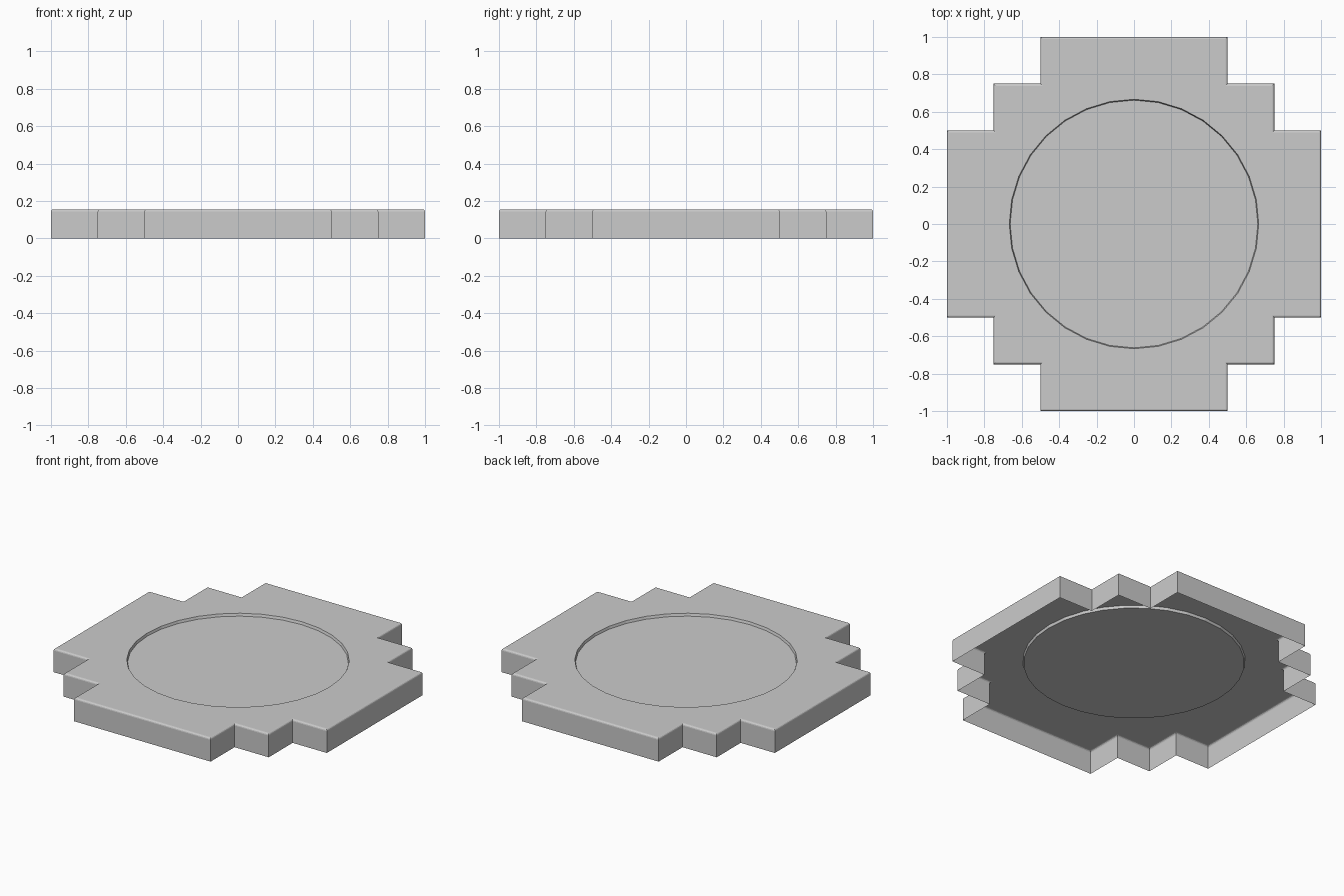
import bpy, bmesh
from math import sin, cos, pi

cube = bpy.data.objects.get("Cube")
if cube:
    bpy.data.objects.remove(cube)

HEIGHT = 0.155      # top of the tile
ROUND = 0.012       # rounding of the upper rim
RADIUS = 0.667      # circular recess
DEPTH = 0.017
SIDES = 32

grey = bpy.data.materials.new("light grey")
grey.use_nodes = True
colour = (0.6, 0.6, 0.6, 1)
grey.diffuse_color = colour
grey.node_tree.nodes["Principled BSDF"].inputs["Base Color"].default_value = colour


def outline(inset):
    """Stepped cross outline, one quarter repeated by rotation."""
    steps = [(1, 0.5), (0.75, 0.5), (0.75, 0.75), (0.5, 0.75), (0.5, 1)]
    points = []
    for turn in range(4):
        for x, y in steps:
            x, y = x - inset, y - inset
            for _ in range(turn):
                x, y = -y, x
            points.append((x, y))
    return points


def circle(radius):
    return [(radius * cos(2 * pi * i / SIDES), radius * sin(2 * pi * i / SIDES))
            for i in range(SIDES)]


def add_loop(bm, points, z):
    return [bm.verts.new((x, y, z)) for x, y in points]


def join_loops(bm, a, b):
    for i in range(len(a)):
        j = (i + 1) % len(a)
        bm.faces.new((a[i], a[j], b[j], b[i]))


def loop_edges(bm, loop):
    edges = []
    for i, v in enumerate(loop):
        w = loop[(i + 1) % len(loop)]
        edges.append(bm.edges.get((v, w)) or bm.edges.new((v, w)))
    return edges


def finish(bm, name):
    mesh = bpy.data.meshes.new(name)
    bm.to_mesh(mesh)
    bm.free()
    mesh.materials.append(grey)
    bpy.context.collection.objects.link(bpy.data.objects.new(name, mesh))


# Stepped shell: open below, rounded upper rim, round hole in the top
bm = bmesh.new()
loops = [add_loop(bm, outline(0), 0)]
segments = 3
for i in range(segments + 1):
    a = pi / 2 * i / segments
    loops.append(add_loop(bm, outline(ROUND * (1 - cos(a))),
                          HEIGHT - ROUND * (1 - sin(a))))
for lower, upper in zip(loops, loops[1:]):
    join_loops(bm, lower, upper)
hole = add_loop(bm, circle(RADIUS), HEIGHT)
top = bmesh.ops.triangle_fill(
    bm, edges=loop_edges(bm, loops[-1]) + loop_edges(bm, hole),
    use_beauty=True, normal=(0, 0, 1))
for f in top["geom"]:
    if isinstance(f, bmesh.types.BMFace):
        f.normal_update()
        if f.normal.z < 0:
            f.normal_flip()
finish(bm, "stepped_shell")

# Shallow round dish set into the top
bm = bmesh.new()
rim = add_loop(bm, circle(RADIUS), HEIGHT)
floor = add_loop(bm, circle(RADIUS - 0.005), HEIGHT - DEPTH)
join_loops(bm, floor, rim)
bm.faces.new(floor)
finish(bm, "recessed_dish")
